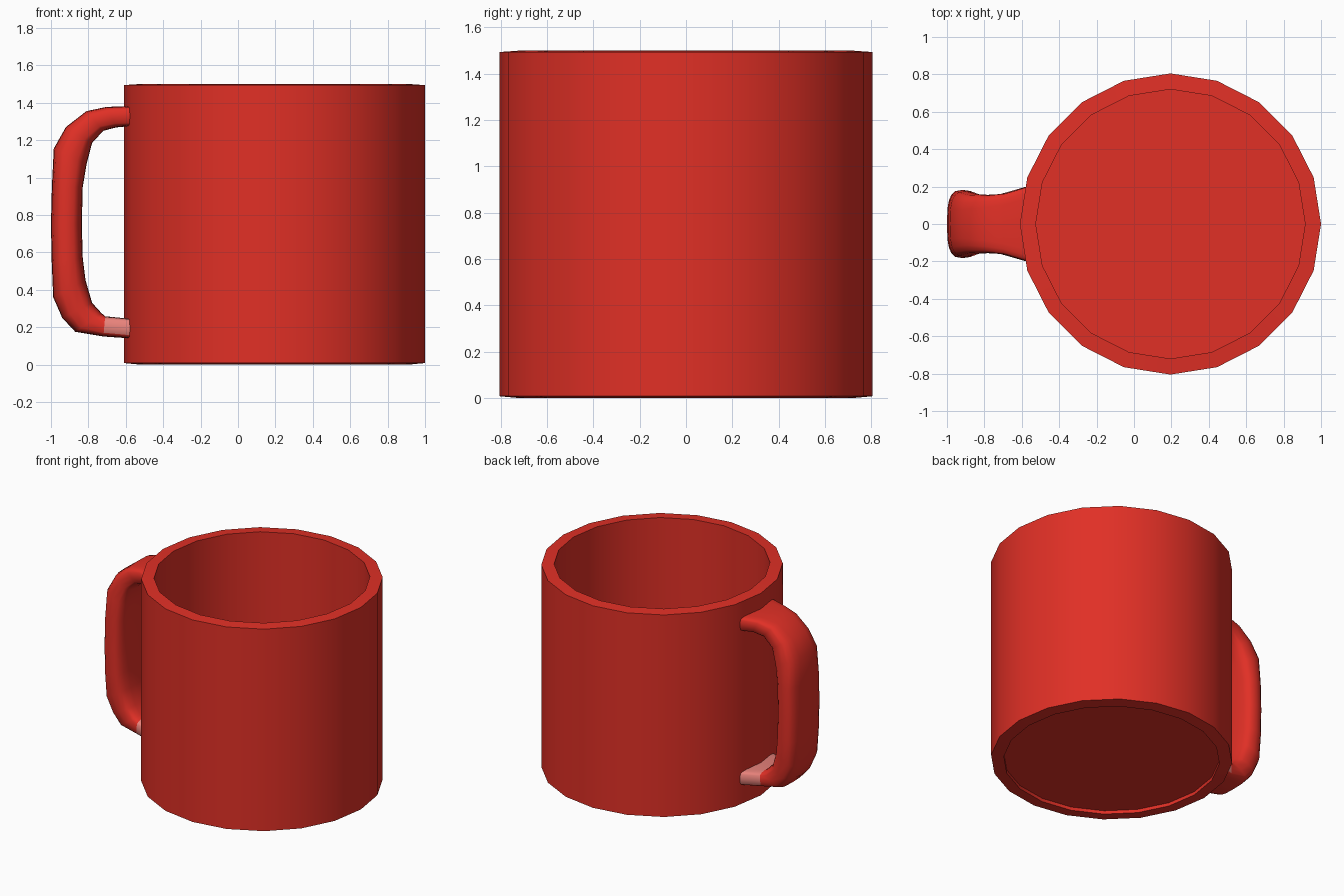
import bpy, bmesh, math
from mathutils import Vector

if "Cube" in bpy.data.objects:
    bpy.data.objects.remove(bpy.data.objects["Cube"])


def material(name, rgb):
    m = bpy.data.materials.new(name)
    m.diffuse_color = (*rgb, 1)
    m.use_nodes = True
    m.node_tree.nodes["Principled BSDF"].inputs["Base Color"].default_value = m.diffuse_color
    return m


RED = material("mug red", (0.75, 0.029, 0.019))
PINK = material("pale pink", (0.9, 0.25, 0.22))


def finish(bm, name, mats, angle):
    bmesh.ops.recalc_face_normals(bm, faces=bm.faces)
    me = bpy.data.meshes.new(name)
    bm.to_mesh(me)
    bm.free()
    ob = bpy.data.objects.new(name, me)
    bpy.context.collection.objects.link(ob)
    for m in mats:
        me.materials.append(m)
    bpy.ops.object.select_all(action='DESELECT')
    ob.select_set(True)
    bpy.context.view_layer.objects.active = ob
    bpy.ops.object.shade_smooth_by_angle(angle=math.radians(angle))
    return ob


def bridge(bm, a, b):
    n = len(a)
    return [bm.faces.new((a[i], a[(i + 1) % n], b[(i + 1) % n], b[i])) for i in range(n)]


# Mug body: 20-sided wall with slightly sloped rims, recessed base and inner floor
SIDES, CX = 20, 0.195
profile = [(0.72, 0.025), (0.72, 0.0), (0.805, 0.008), (0.805, 1.494),
           (0.72, 1.5), (0.72, 0.035)]
bm = bmesh.new()
rings = []
for r, z in profile:
    rings.append([bm.verts.new((CX + r * math.cos(2 * math.pi * i / SIDES),
                                r * math.sin(2 * math.pi * i / SIDES), z))
                  for i in range(SIDES)])
for a, b in zip(rings, rings[1:]):
    bridge(bm, a, b)
bm.faces.new(rings[0])
bm.faces.new(rings[-1])
finish(bm, "mug_body", [RED], 30)

# Handle: stations of outer x,z / inner x,z / half width / squareness
stations = [
    (-0.575, 1.38, -0.575, 1.275, 0.20, 6),
    (-0.70, 1.378, -0.65, 1.268, 0.165, 5),
    (-0.81, 1.355, -0.72, 1.25, 0.155, 4),
    (-0.92, 1.27, -0.78, 1.185, 0.16, 3.2),
    (-0.985, 1.155, -0.81, 1.07, 0.175, 3),
    (-0.995, 0.95, -0.83, 0.95, 0.182, 3),
    (-1.0, 0.75, -0.835, 0.75, 0.182, 3),
    (-0.996, 0.55, -0.83, 0.57, 0.182, 3),
    (-0.988, 0.36, -0.815, 0.45, 0.175, 3),
    (-0.94, 0.25, -0.78, 0.33, 0.16, 3.2),
    (-0.87, 0.175, -0.73, 0.275, 0.155, 4),
    (-0.72, 0.15, -0.71, 0.258, 0.16, 5),
    (-0.575, 0.14, -0.575, 0.245, 0.20, 6),
]
N = 20
bm = bmesh.new()
rings = []
for ox, oz, ix, iz, w, p in stations:
    outer, inner = Vector((ox, 0, oz)), Vector((ix, 0, iz))
    mid, half = (outer + inner) / 2, (outer - inner) / 2
    ring = []
    for k in range(N):
        t = 2 * math.pi * k / N
        c, s = math.cos(t), math.sin(t)
        u = math.copysign(abs(c) ** (2 / p), c)
        v = math.copysign(abs(s) ** (2 / p), s)
        ring.append(bm.verts.new(mid + half * u + Vector((0, w * v, 0))))
    rings.append(ring)
for a, b in zip(rings, rings[1:]):
    bridge(bm, a, b)
bm.faces.new(rings[0])
bm.faces.new(rings[-1])
bmesh.ops.recalc_face_normals(bm, faces=bm.faces)
# Pale patch on the lower end, except its underside
for f in bm.faces:
    c = f.calc_center_median()
    if c.z < 0.4 and c.x > -0.72 and f.normal.z > -0.7:
        f.material_index = 1
finish(bm, "mug_handle", [RED, PINK], 50)
